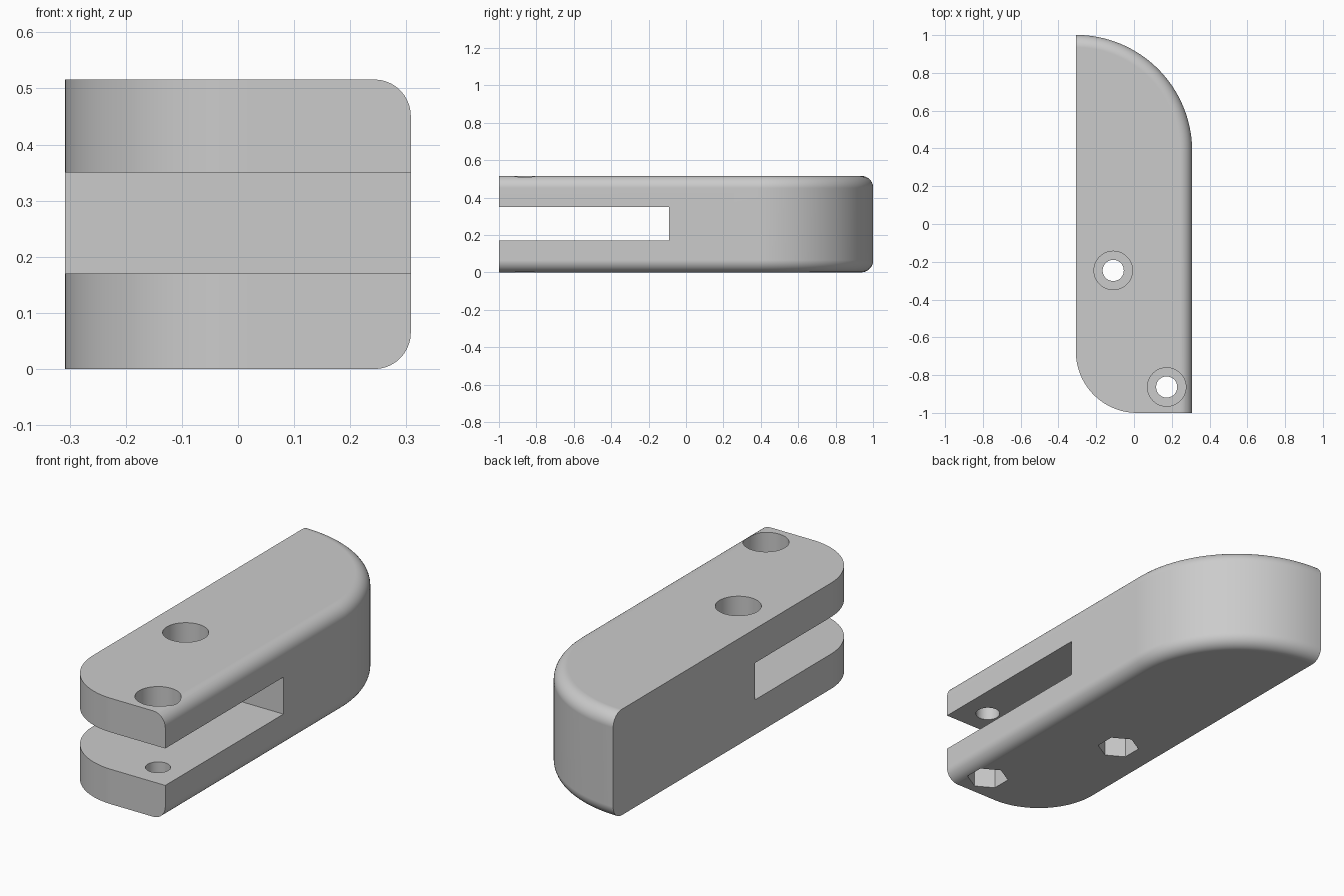
import bpy, bmesh, math

old = bpy.data.objects.get("Cube")
if old:
    bpy.data.objects.remove(old, do_unlink=True)

HALF_W, HEIGHT = 0.308, 0.516
BACK_R, FRONT_R, FILLET = 0.615, 0.325, 0.065
SLOT_LOW, SLOT_HIGH, SLOT_END = 0.17, 0.35, -0.09
HOLES = [(-0.11, -0.246), (0.173, -0.863)]
BORE_R, SHAFT_R, NUT_R, POCKET = 0.102, 0.056, 0.096, 0.1

grey = bpy.data.materials.new("plain grey")
grey.use_nodes = True
colour = (0.6, 0.6, 0.6, 1)
grey.diffuse_color = colour
grey.node_tree.nodes["Principled BSDF"].inputs["Base Color"].default_value = colour


def arc(cx, cy, r, start, end, steps):
    angles = [math.radians(start + (end - start) * i / steps) for i in range(steps + 1)]
    return [(cx + r * math.cos(a), cy + r * math.sin(a)) for a in angles]


def outline(inset):
    """Plan of the block; only the right side and the back curve move inward."""
    side = HALF_W - inset
    return ([(side, -1)]
            + arc(-HALF_W, 1 - BACK_R, 2 * HALF_W - inset, 0, 90, 40)
            + arc(FRONT_R - HALF_W, FRONT_R - 1, FRONT_R, 180, 270, 28))


def new_object(name, bm):
    bmesh.ops.recalc_face_normals(bm, faces=bm.faces)
    mesh = bpy.data.meshes.new(name)
    bm.to_mesh(mesh)
    bm.free()
    obj = bpy.data.objects.new(name, mesh)
    bpy.context.collection.objects.link(obj)
    return obj


def prism(name, points, low, high):
    bm = bmesh.new()
    base = bm.faces.new([bm.verts.new((x, y, low)) for x, y in points])
    top = bmesh.ops.extrude_face_region(bm, geom=[base])["geom"]
    verts = [v for v in top if isinstance(v, bmesh.types.BMVert)]
    bmesh.ops.translate(bm, verts=verts, vec=(0, 0, high - low))
    return new_object(name, bm)


# Block with rounded top and bottom edges, stacked from inset outlines
STEPS = 10
levels = []
for i in range(STEPS + 1):
    a = math.pi / 2 * i / STEPS
    levels.append((FILLET * (1 - math.sin(a)), FILLET * (1 - math.cos(a))))
levels += [(inset, HEIGHT - z) for inset, z in reversed(levels)]
bm = bmesh.new()
rings = [[bm.verts.new((x, y, z)) for x, y in outline(inset)] for inset, z in levels]
for low, high in zip(rings, rings[1:]):
    for i in range(len(low)):
        j = (i + 1) % len(low)
        bm.faces.new((low[i], low[j], high[j], high[i]))
bm.faces.new(rings[0])
bm.faces.new(rings[-1])
block = new_object("slotted_block", bm)
block.data.materials.append(grey)

# Slot, then a round recess, a shaft and a hexagonal pocket at each hole
slot = [(-1, -2), (1, -2), (1, SLOT_END), (-1, SLOT_END)]
cutters = [prism("slot_cutter", slot, SLOT_LOW, SLOT_HIGH)]
for x, y in HOLES:
    cutters += [
        prism("shaft_cutter", arc(x, y, SHAFT_R, 0, 360, 40)[:-1], -1, 1),
        prism("recess_cutter", arc(x, y, BORE_R, 0, 360, 48)[:-1], HEIGHT - POCKET, 1),
        prism("nut_pocket_cutter", arc(x, y, NUT_R, 30, 390, 6)[:-1], -1, POCKET),
    ]

bpy.context.view_layer.objects.active = block
block.select_set(True)
for cutter in cutters:
    mod = block.modifiers.new("cut", 'BOOLEAN')
    mod.operation, mod.solver, mod.object = 'DIFFERENCE', 'EXACT', cutter
    bpy.ops.object.modifier_apply(modifier=mod.name)
    bpy.data.objects.remove(cutter, do_unlink=True)

# Smooth curves with crisp edges
bpy.ops.object.shade_smooth_by_angle(angle=math.radians(25))
weighted = block.modifiers.new("even_shading", 'WEIGHTED_NORMAL')
weighted.keep_sharp = True
